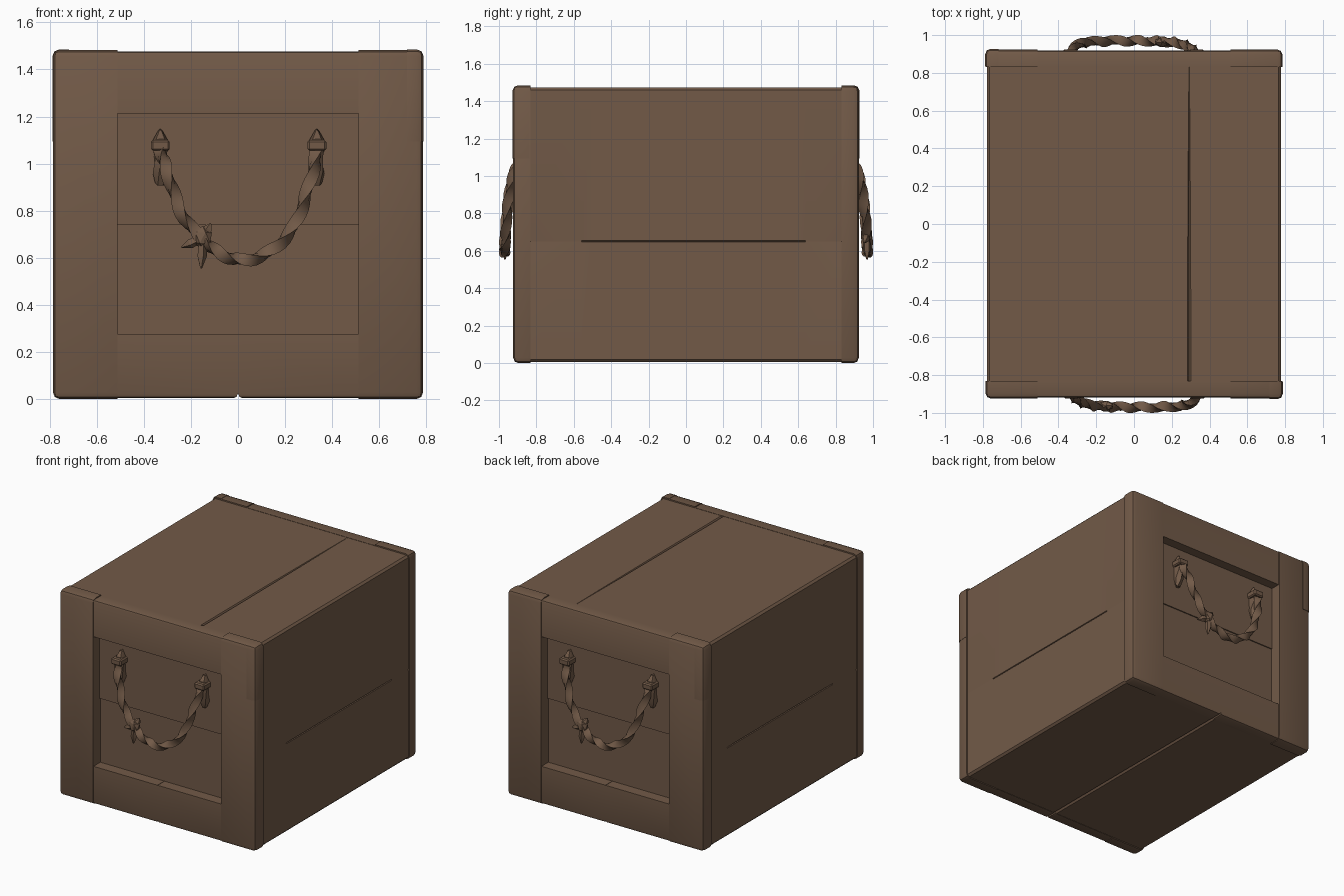
import bpy, bmesh, math
from mathutils import Vector

if "Cube" in bpy.data.objects:
    bpy.data.objects.remove(bpy.data.objects["Cube"])

brown = bpy.data.materials.new("worn brown wood")
brown.diffuse_color = (0.168, 0.102, 0.064, 1)
brown.use_nodes = True
brown.node_tree.nodes["Principled BSDF"].inputs["Base Color"].default_value = brown.diffuse_color


def finish(name, bm, angle=35):
    bmesh.ops.recalc_face_normals(bm, faces=bm.faces)
    me = bpy.data.meshes.new(name)
    bm.to_mesh(me)
    bm.free()
    me.materials.append(brown)
    ob = bpy.data.objects.new(name, me)
    bpy.context.collection.objects.link(ob)
    bpy.ops.object.select_all(action='DESELECT')
    ob.select_set(True)
    bpy.context.view_layer.objects.active = ob
    bpy.ops.object.shade_smooth_by_angle(angle=math.radians(angle))
    return ob


def outer_edge(e):
    # edge lying on at least two outer sides of the crate
    m = (e.verts[0].co + e.verts[1].co) / 2
    return (abs(m.x) > 0.76) + (abs(m.y) > 0.905) + (m.z < 0.015 or m.z > 1.46) >= 2


def block(name, lo, hi, bevel=0.0, rule=outer_edge, segments=2):
    bm = bmesh.new()
    bmesh.ops.create_cube(bm, size=1)
    lo, hi = Vector(lo), Vector(hi)
    for v in bm.verts:
        v.co = Vector([(lo[i] + hi[i]) / 2 + v.co[i] * (hi[i] - lo[i]) for i in range(3)])
    if bevel:
        bmesh.ops.bevel(bm, geom=[e for e in bm.edges if rule(e)], offset=bevel,
                        segments=segments, profile=0.5, affect='EDGES')
    return finish(name, bm)


def loft(bm, rings):
    rows = [[bm.verts.new(p) for p in r] for r in rings]
    n = len(rows[0])
    for a, b in zip(rows, rows[1:]):
        for i in range(n):
            bm.faces.new((a[i], a[(i + 1) % n], b[(i + 1) % n], b[i]))
    bm.faces.new(rows[0][::-1])
    bm.faces.new(rows[-1])


# crate body: lofted section with plank grooves that fade in and out
def section(y, side, top):
    X, T, B, c = 0.778, 1.474, 0.006, 0.014
    g, t = 0.004 * side, 0.009 * top
    pts = [(-X + c, B), (-0.012, B), (0, B + 0.016), (0.012, B), (X - c, B), (X, B + c),
           (X, 0.646), (X - 2.5 * g, 0.65), (X, 0.654), (X, T - c), (X - c, T),
           (0.292 + t, T), (0.292, T - 1.5 * t), (0.292 - t, T), (-X + c, T), (-X, T - c),
           (-X, 0.654), (-X + 2.5 * g, 0.65), (-X, 0.646), (-X, B + c)]
    return [(x, y, z) for x, z in pts]


bm = bmesh.new()
loft(bm, [section(*s) for s in ((-0.84, 0.05, 1), (-0.56, 0.05, 1), (-0.5, 1, 1),
                                (0, 1, 0.8), (0.58, 1, 0.4), (0.64, 0.05, 0.3), (0.84, 0.05, 0.1))])
finish("crate_body", bm, 25)

end_parts = []

# end frame: two posts, top rail, split bottom rail
for s, n in ((-1, "left"), (1, "right")):
    xs = sorted((s * 0.512, s * 0.786))
    end_parts.append(block(n + "_end_post", (xs[0], -0.924, 0), (xs[1], -0.832, 1.483), 0.028))
    xs = sorted((s * 0.001, s * 0.514))
    end_parts.append(block(n + "_bottom_rail", (xs[0], -0.918, 0.004), (xs[1], -0.832, 0.276), 0.018,
                           lambda e: outer_edge(e) or (e.verts[0].co.z < 0.01 and e.verts[1].co.z < 0.01
                           and abs(e.verts[0].co.x) < 0.01 and abs(e.verts[1].co.x) < 0.01)))
end_parts.append(block("top_rail", (-0.514, -0.918, 1.212), (0.514, -0.832, 1.476), 0.014))

# worn corner plate on one upper corner
end_parts.append(block("corner_plate", (0.718, -0.927, 1.095), (0.788, -0.836, 1.485), 0.028))

# upper board in the recess, standing slightly proud
end_parts.append(block("recess_board", (-0.514, -0.848, 0.74), (0.514, -0.83, 1.214)))

# rope staples and the frayed rope ends below them
for x, n in ((-0.33, "left"), (0.335, "right")):
    end_parts.append(block(n + "_rope_staple", (x - 0.04, -0.925, 1.055), (x + 0.04, -0.835, 1.1),
                           0.008, lambda e: True, 1))
    bm = bmesh.new()
    rings = []
    for k, (z, w, d) in enumerate(((0.91, 0.022, 0.012), (0.96, 0.034, 0.04), (1.03, 0.028, 0.05),
                                   (1.1, 0.036, 0.04), (1.14, 0.01, 0.012))):
        rings.append([(x + w * math.cos(a), -0.86 + d * math.sin(a), z + 0.008 * math.cos(2 * a + k))
                      for a in (i * math.tau / 6 + 0.35 * k for i in range(6))])
    loft(bm, rings)
    end_parts.append(finish(n + "_rope_end", bm))

# rope handle: twisted lobed section swept along a hanging loop
ctrl = [Vector(p) for p in (
    (-0.33, -0.85, 1.09), (-0.325, -0.91, 1.04), (-0.29, -0.94, 0.93), (-0.24, -0.958, 0.79),
    (-0.155, -0.967, 0.68), (-0.07, -0.97, 0.615), (0.03, -0.97, 0.59), (0.14, -0.968, 0.63),
    (0.235, -0.962, 0.73), (0.29, -0.95, 0.87), (0.328, -0.92, 1.01), (0.335, -0.85, 1.09))]
path = []
for i in range(len(ctrl) - 1):
    a, b, c, d = (ctrl[max(0, min(len(ctrl) - 1, i + k))] for k in (-1, 0, 1, 2))
    for k in range(5):
        t = k / 5
        path.append(0.5 * (2 * b + (c - a) * t + (2 * a - 5 * b + 4 * c - d) * t * t
                           + (3 * b - a - 3 * c + d) * t ** 3))
path.append(ctrl[-1])
rings = []
for i, p in enumerate(path):
    tan = (path[min(i + 1, len(path) - 1)] - path[max(i - 1, 0)]).normalized()
    # stay in the plane of the loop to avoid flips
    u = tan.cross(Vector((tan.z, 0, -tan.x)) if abs(tan.x) + abs(tan.z) > 0.2 else Vector((1, 0, 0)))
    u.normalize()
    v = tan.cross(u)
    rings.append([p + (0.031 if k % 2 else 0.019) * (u * math.cos(a) + v * math.sin(a))
                  for k, a in ((k, k * math.tau / 6 + i * 0.38) for k in range(6))])
bm = bmesh.new()
loft(bm, rings)
end_parts.append(finish("rope_handle", bm, 30))

# knot with loose tails
knot = Vector((-0.15, -0.965, 0.685))
bm = bmesh.new()
bmesh.ops.create_icosphere(bm, subdivisions=1, radius=0.044)
for v in bm.verts:
    v.co = Vector((v.co.x, v.co.y * 0.75, v.co.z * 1.15)) + knot
for tip in ((-0.24, -0.955, 0.645), (-0.157, -0.968, 0.555), (-0.115, -0.96, 0.745)):
    tip = Vector(tip)
    d = (tip - knot).normalized()
    u = d.cross(Vector((0, 1, 0))).normalized()
    v = d.cross(u)
    loft(bm, [[q + r * (u * math.cos(k * math.tau / 5) + v * math.sin(k * math.tau / 5)) for k in range(5)]
              for q, r in ((knot, 0.018), (knot.lerp(tip, 0.6), 0.022), (tip, 0.004))])
end_parts.append(finish("rope_knot", bm, 20))

# the back end is the front end turned half round
for ob in end_parts:
    twin = ob.copy()
    twin.name = "back_" + ob.name
    ob.name = "front_" + ob.name
    twin.rotation_euler.z = math.pi
    bpy.context.collection.objects.link(twin)
